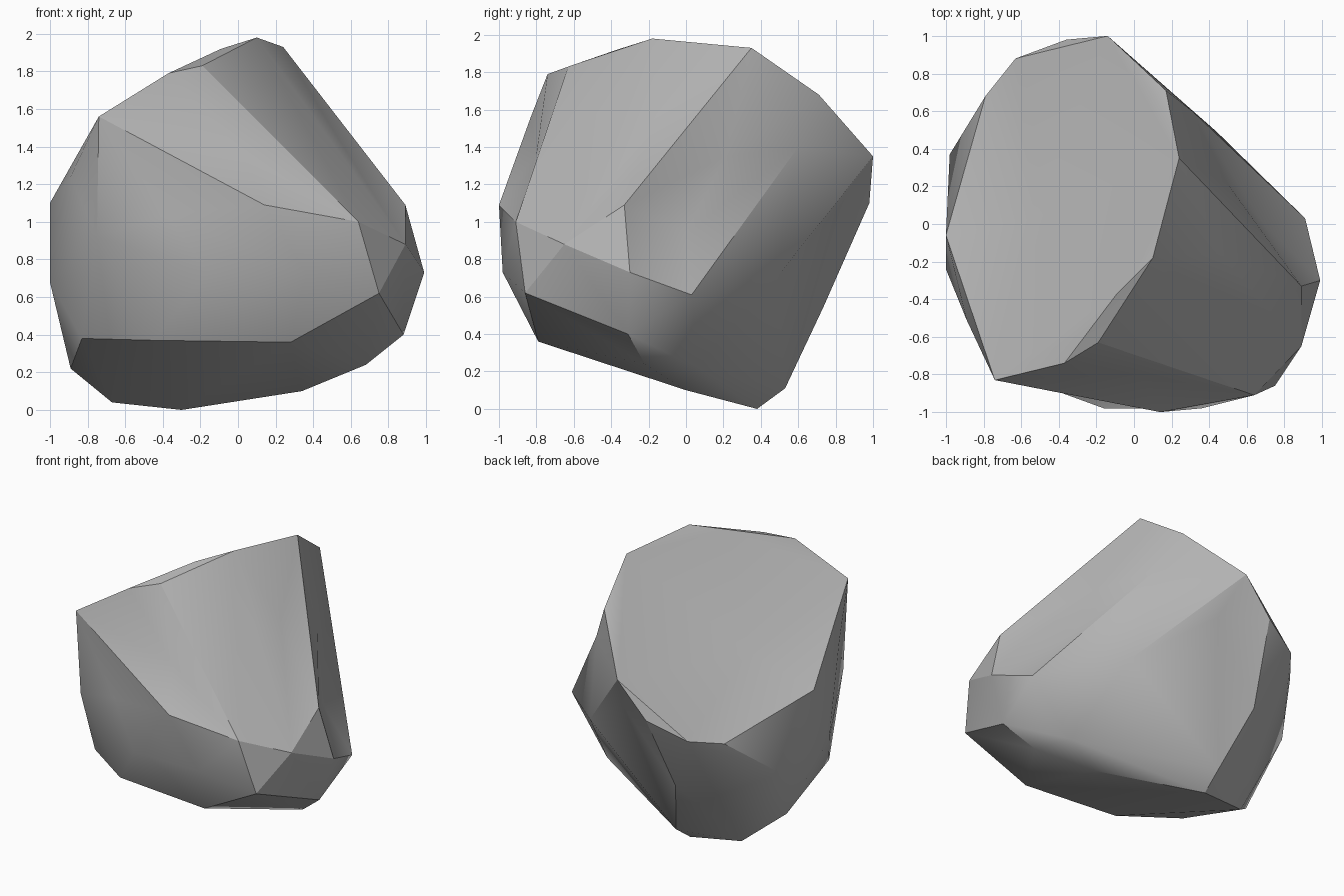
import bpy
import bmesh
import math
from mathutils import Vector
from mathutils.bvhtree import BVHTree

default_cube = bpy.data.objects.get("Cube")
if default_cube is not None:
    bpy.data.objects.remove(default_cube, do_unlink=True)

CORE = Vector((0, 0, 1))


def make_material(name, color):
    material = bpy.data.materials.new(name)
    material.use_nodes = True
    material.diffuse_color = color
    shader = material.node_tree.nodes.get("Principled BSDF")
    shader.inputs["Base Color"].default_value = color
    shader.inputs["Roughness"].default_value = 0.9
    return material


def wrap(points):
    """Wrap a closed faceted skin around the points."""
    skin = bmesh.new()
    for point in points:
        skin.verts.new(point)
    result = bmesh.ops.convex_hull(skin, input=skin.verts[:])
    unused = set(result["geom_interior"]) | set(result["geom_unused"])
    loose = [item for item in unused if isinstance(item, bmesh.types.BMVert)]
    bmesh.ops.delete(skin, geom=loose, context="VERTS")
    return skin


def lift_out(tree, point, lift):
    """Raise a hollow just above the outer skin, away from the core."""
    ray = point - CORE
    hit = tree.ray_cast(CORE, ray.normalized())
    return CORE + ray.normalized() * max(ray.length, hit[3]) * lift


def press_back(skin, raised, point):
    """Move the raised corner back to the bottom of its hollow."""
    corner = min(skin.verts, key=lambda v: (v.co - raised).length)
    corner.co = point


# Slanted crown: the rim of the large sloping top facet
crown = [
    (.1, -.18, 1.98), (-.09, -.37, 1.92), (-.19, -.63, 1.83),
    (-.37, -.74, 1.79), (-.74, -.83, 1.56), (-.89, -.51, 1.24),
    (-1, -.06, 1.1), (-.79, .68, .93), (-.63, .88, .98),
    (-.36, .98, 1.1), (-.14, 1, 1.35), (.17, .71, 1.68), (.24, .35, 1.93),
]

# Shoulder and belly: the corners around the steep sides
sides = [
    (.89, -.33, 1.09), (.64, -.91, 1), (.14, -1, 1.09),
    (.99, -.3, .73), (.91, .03, .61), (.44, .49, .71),
    (.75, -.86, .62), (-.16, -.98, .73),
    (-1, -.24, .68), (-.98, .37, .67),
]

# Underside: corners of the tilted base
underside = [
    (.88, -.31, .4), (.34, 0, .1), (.28, -.79, .36),
    (-.45, -.73, .37), (-.83, -.48, .38), (-.89, .1, .22),
    (-.67, .31, .04), (-.3, .38, 0), (-.29, .53, .11),
]

# Shallow hollows and low bumps, worn into the sides
side_hollows = [
    (.03, -.8, 1.36), (-.38, -.9, 1.04), (-.75, -.76, .92),
    (.36, -.98, .73), (.89, -.65, .88), (.46, -.16, 1.56),
    (.5, .21, 1.35), (.69, 0, .94), (.31, .6, 1.4), (-.05, .81, 1.07),
    (-.43, .735, .545), (.6, .06, .22), (.68, -.22, .24),
]

# Broad hollow in the crown, which reaches out to its rim
crown_hollows = [(-.53, .03, 1.29)]

# Wrap the corners, with the hollows raised, then press the hollows in
corners = [Vector(c) for ring in (crown, sides, underside) for c in ring]
outer = wrap(corners)
tree = BVHTree.FromBMesh(outer)
outer.free()
pairs = []
for hollows, lift in ((side_hollows, 1.05), (crown_hollows, 1.15)):
    for hollow in hollows:
        point = Vector(hollow)
        pairs.append((lift_out(tree, point, lift), point))
stone = wrap(corners + [raised for raised, point in pairs])
for raised, point in pairs:
    press_back(stone, raised, point)
bmesh.ops.recalc_face_normals(stone, faces=stone.faces[:])

rock_mesh = bpy.data.meshes.new("rock")
stone.to_mesh(rock_mesh)
stone.free()
rock = bpy.data.objects.new("rock", rock_mesh)
bpy.context.collection.objects.link(rock)
rock_mesh.materials.append(make_material("stone grey", (.45, .45, .45, 1)))

# Soft facets with crisp ridges
bpy.ops.object.select_all(action="DESELECT")
rock.select_set(True)
bpy.context.view_layer.objects.active = rock
bpy.ops.object.shade_smooth_by_angle(angle=math.radians(30))
